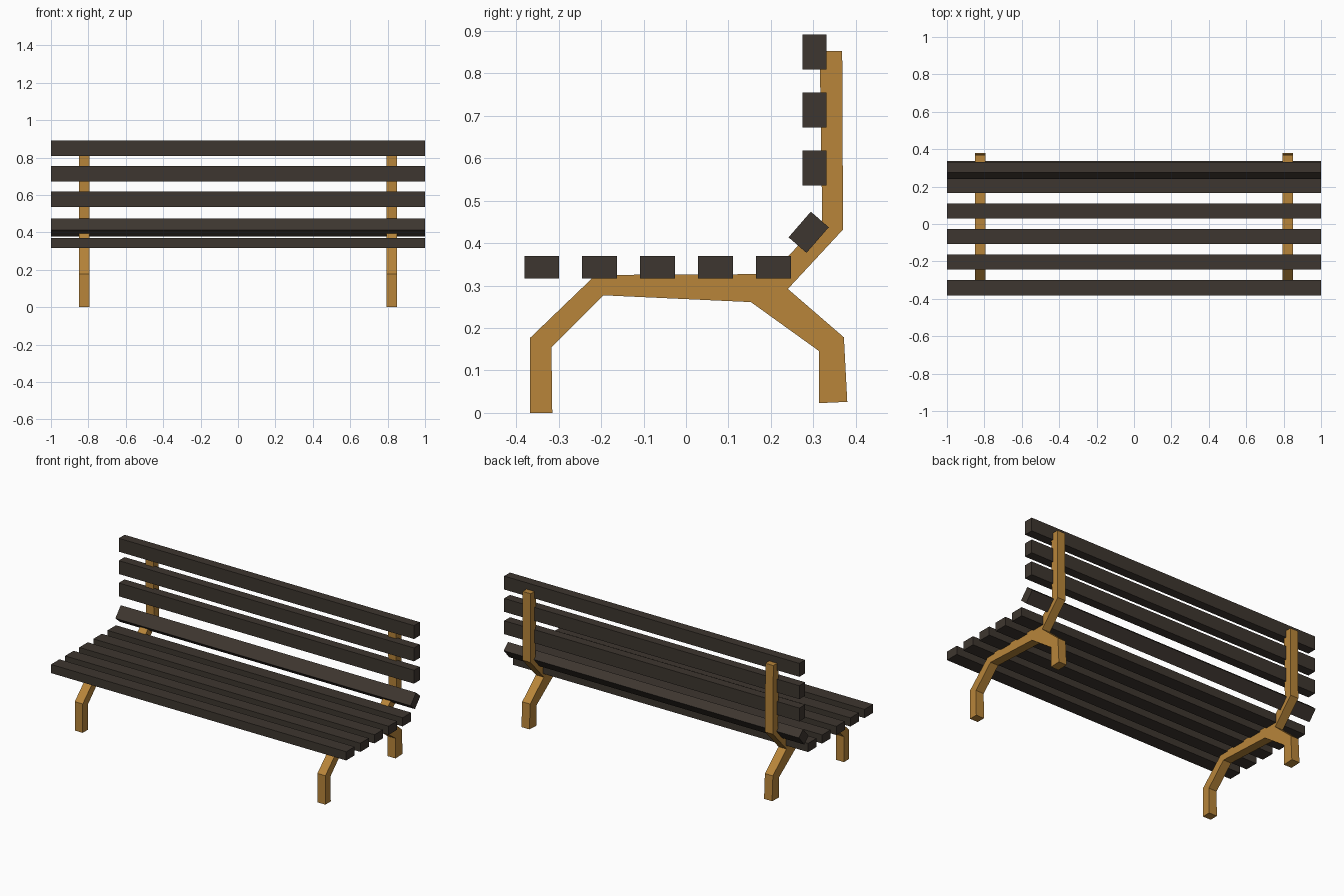
import bpy, bmesh, math
from mathutils import Matrix, Vector

if "Cube" in bpy.data.objects:
    bpy.data.objects.remove(bpy.data.objects["Cube"])


def material(name, rgb):
    m = bpy.data.materials.new(name)
    m.diffuse_color = (*rgb, 1)
    m.use_nodes = True
    m.node_tree.nodes["Principled BSDF"].inputs["Base Color"].default_value = m.diffuse_color
    return m


DARK = material("dark wood", (0.048, 0.037, 0.029))
OCHRE = material("ochre metal", (0.48, 0.235, 0.042))


def add_object(name, bm, mat):
    bmesh.ops.recalc_face_normals(bm, faces=bm.faces)
    me = bpy.data.meshes.new(name)
    bm.to_mesh(me)
    bm.free()
    me.materials.append(mat)
    ob = bpy.data.objects.new(name, me)
    bpy.context.collection.objects.link(ob)
    return ob


def slat(name, y, z, depth, height, tilt=0):
    bm = bmesh.new()
    bmesh.ops.create_cube(bm, size=1, matrix=Matrix.Diagonal((2, depth, height, 1)))
    ob = add_object(name, bm, DARK)
    ob.location = (0, y, z)
    ob.rotation_euler.x = math.radians(tilt)


# Seat slats
for i in range(5):
    slat(f"seat_slat_{i + 1}", -0.340 + i * 0.1365, 0.343, 0.082, 0.053)

# Backrest slats, the lowest one leaning back
slat("tilted_back_slat", 0.289, 0.4255, 0.056, 0.080, -41)
for i in range(3):
    slat(f"back_slat_{i + 1}", 0.303, 0.577 + i * 0.1367, 0.056, 0.082)

# Side frames: legs, seat rail and back upright as one extruded outline (y, z)
OUTLINE = [(-0.367, 0), (-0.315, 0), (-0.317, 0.155), (-0.195, 0.277),
           (0.153, 0.261), (0.313, 0.146), (0.313, 0.023), (0.380, 0.026),
           (0.372, 0.178), (0.240, 0.292), (0.370, 0.432), (0.368, 0.852),
           (0.315, 0.852), (0.321, 0.453), (0.200, 0.327), (-0.213, 0.325),
           (-0.367, 0.177)]
for side, x in (("left", -0.849), ("right", 0.795)):
    bm = bmesh.new()
    face = bm.faces.new([bm.verts.new((x, y, z)) for y, z in OUTLINE])
    ext = bmesh.ops.extrude_face_region(bm, geom=[face], use_keep_orig=True)
    moved = [g for g in ext["geom"] if isinstance(g, bmesh.types.BMVert)]
    bmesh.ops.translate(bm, verts=moved, vec=Vector((0.054, 0, 0)))
    add_object(f"{side}_frame", bm, OCHRE)
